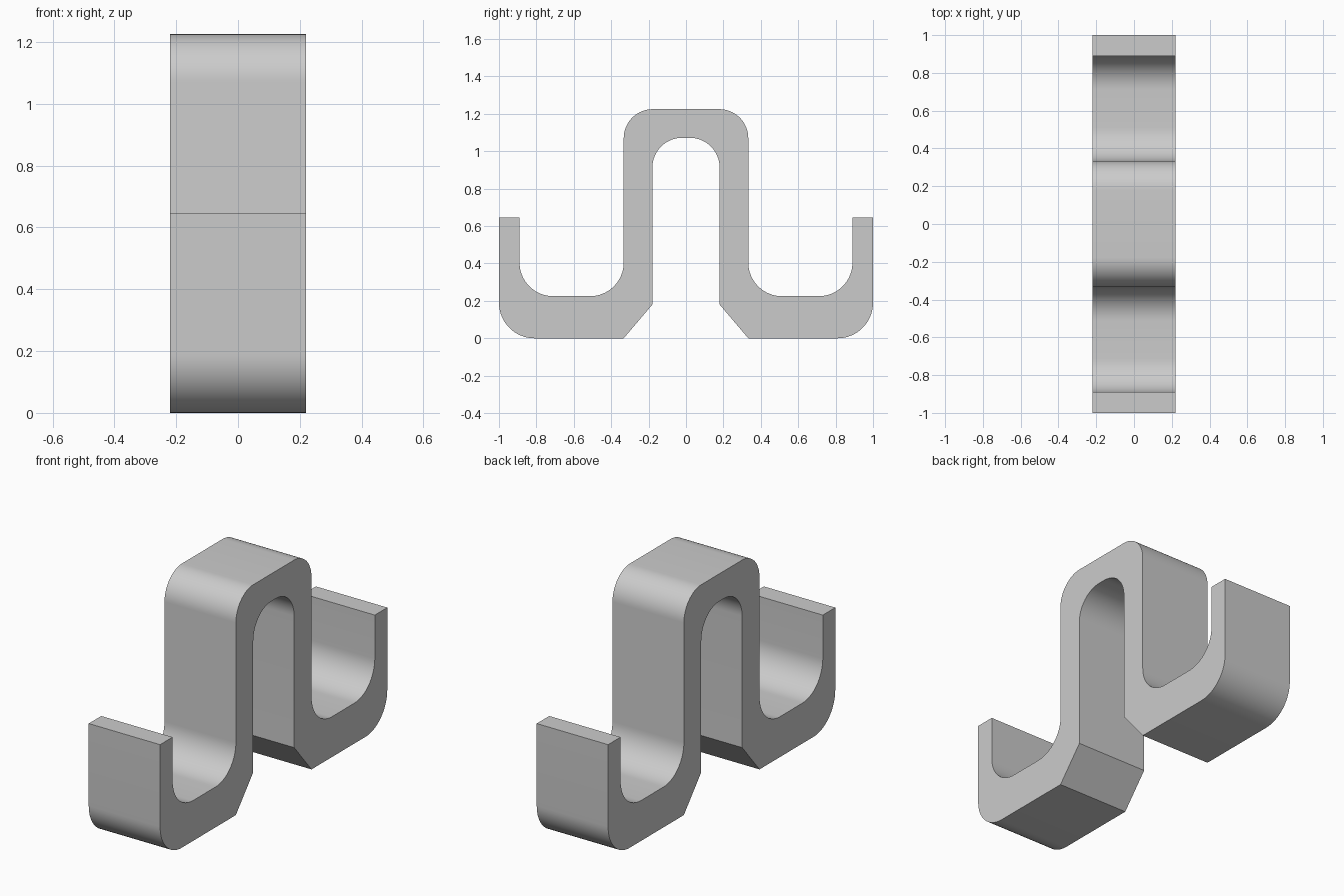
import bpy
import bmesh
import math
from mathutils import Vector

cube = bpy.data.objects.get("Cube")
if cube:
    bpy.data.objects.remove(cube, do_unlink=True)

HALF_WIDTH = 0.22
SEGMENTS = 16

grey = bpy.data.materials.new("plain grey")
grey.use_nodes = True
grey.diffuse_color = (0.6, 0.6, 0.6, 1)
grey.node_tree.nodes["Principled BSDF"].inputs["Base Color"].default_value = grey.diffuse_color


def fillet(before, corner, after, radius):
    """Points of an arc rounding a square corner."""
    a = (before - corner).normalized()
    b = (after - corner).normalized()
    centre = corner + (a + b) * radius
    turns = [math.pi / 2 * i / SEGMENTS for i in range(SEGMENTS + 1)]
    return [centre - b * radius * math.cos(t) - a * radius * math.sin(t) for t in turns]


# Half of the side outline as (y, z, corner radius), from top centre round to the arch
half = [
    (0.333, 1.225, 0.155), (0.333, 0.225, 0.18), (0.89, 0.225, 0.18),
    (0.89, 0.647, 0), (1, 0.647, 0), (1, 0, 0.19),
    (0.333, 0, 0), (0.18, 0.18, 0), (0.18, 1.072, 0.16),
]
outline = half + [(-y, z, r) for y, z, r in reversed(half)]

points = []
for i, (y, z, r) in enumerate(outline):
    corner = Vector((0, y, z))
    before = Vector((0, *outline[i - 1][:2]))
    after = Vector((0, *outline[(i + 1) % len(outline)][:2]))
    points += fillet(before, corner, after, r) if r else [corner]

# Extrude the outline across the width
bm = bmesh.new()
shift = Vector((HALF_WIDTH, 0, 0))
face = bm.faces.new([bm.verts.new(p - shift) for p in points])
extruded = bmesh.ops.extrude_face_region(bm, geom=[face], use_keep_orig=True)
new_verts = [g for g in extruded["geom"] if isinstance(g, bmesh.types.BMVert)]
bmesh.ops.translate(bm, vec=shift * 2, verts=new_verts)
bmesh.ops.recalc_face_normals(bm, faces=bm.faces)

mesh = bpy.data.meshes.new("double_hook")
bm.to_mesh(mesh)
bm.free()
mesh.materials.append(grey)
hook = bpy.data.objects.new("double_hook", mesh)
bpy.context.collection.objects.link(hook)

# Smooth the rounded bends, keep the edges crisp
bpy.ops.object.select_all(action="DESELECT")
hook.select_set(True)
bpy.context.view_layer.objects.active = hook
bpy.ops.object.shade_smooth_by_angle(angle=math.radians(30))
